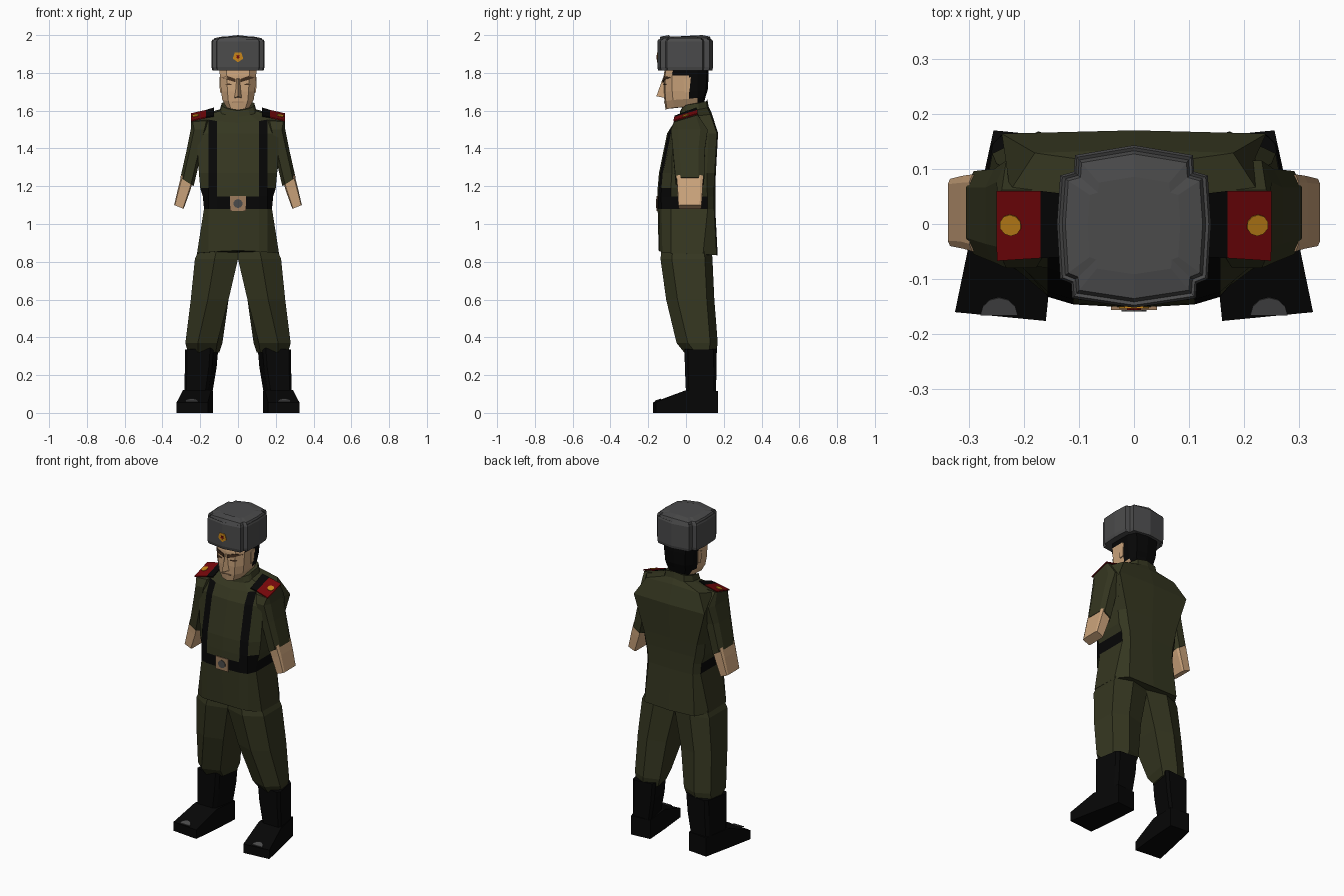
import bpy, bmesh, math
from mathutils import Vector

cube = bpy.data.objects.get("Cube")
if cube:
    bpy.data.objects.remove(cube, do_unlink=True)


def material(name, r, g, b):
    m = bpy.data.materials.new(name)
    m.use_nodes = True
    m.diffuse_color = (r, g, b, 1)
    bsdf = next(n for n in m.node_tree.nodes if n.type == 'BSDF_PRINCIPLED')
    bsdf.inputs["Base Color"].default_value = (r, g, b, 1)
    bsdf.inputs["Roughness"].default_value = 0.9
    return m


GREEN = material("olive cloth", .035, .037, .0145)
BLACK = material("black leather", .002, .002, .002)
SKIN = material("skin", .6, .37, .2)
GREY = material("grey fur", .07, .07, .071)
RED = material("red", .18, .002, .003)
GOLD = material("gold", .58, .24, .01)
TAN = material("buckle brass", .34, .2, .11)
BROWN = material("dark brown", .06, .03, .015)


def loft(name, rings, mats, rule=None):
    """Skin a list of equal rings; rule(row, column) picks the material."""
    bm = bmesh.new()
    rows = [[bm.verts.new(p) for p in ring] for ring in rings]
    n = len(rows[0])
    for r in range(len(rows) - 1):
        for j in range(n):
            k = (j + 1) % n
            f = bm.faces.new((rows[r][j], rows[r][k], rows[r + 1][k], rows[r + 1][j]))
            if rule:
                f.material_index = rule(r, min(j, n - 1 - j))
    bm.faces.new(rows[0])
    bm.faces.new(rows[-1])
    bmesh.ops.recalc_face_normals(bm, faces=bm.faces)
    mesh = bpy.data.meshes.new(name)
    bm.to_mesh(mesh)
    bm.free()
    for m in mats:
        mesh.materials.append(m)
    ob = bpy.data.objects.new(name, mesh)
    bpy.context.collection.objects.link(ob)


def mirrored(half):
    """Close a half ring whose first and last points lie on x = 0."""
    return half + [(-x, y, z) for x, y, z in reversed(half[1:-1])]


def plate(name, pts, offset, mat):
    off = Vector(offset)
    loft(name, [pts, [Vector(p) + off for p in pts]], [mat])


def disc(name, centre, normal, radius, mat, inner=1.0):
    """Thin ten-sided disc, or a star when inner is below one."""
    nrm = Vector(normal).normalized()
    u = nrm.cross(Vector((0, 1, 0) if abs(nrm.z) > .7 else (0, 0, 1))).normalized()
    v = u.cross(nrm)
    pts = []
    for i in range(10):
        a = math.pi * i / 5
        r = radius * (inner if i % 2 else 1)
        pts.append(Vector(centre) + u * r * math.sin(a) - v * r * math.cos(a))
    plate(name, pts, nrm * .003, mat)


def oval(x0, x1, y0, y1, z0, z1, cut=.2, tilt=0):
    """Eight-sided ring; z runs from z0 at x0 to z1 at x1 and tilts along y."""
    cx, cy = (x1 - x0) * cut, (y1 - y0) * cut
    pts = [(x0 + cx, y0), (x1 - cx, y0), (x1, y0 + cy), (x1, y1 - cy),
           (x1 - cx, y1), (x0 + cx, y1), (x0, y1 - cy), (x0, y0 + cy)]
    return [(x, y, z0 + (z1 - z0) * (x - x0) / (x1 - x0) + tilt * y) for x, y in pts]


def turned(ring):
    """Skew a left ring so that its front points outwards."""
    return [(x - .18 * (y - .08), y, z) for x, y, z in ring]


def side_loft(name, rings, mat):
    """Build a left part and its mirrored right part."""
    for s, label in ((1, "left_"), (-1, "right_")):
        loft(label + name, [[(s * x, y, z) for x, y, z in r] for r in rings], [mat])


# Tunic with belt and straps coloured by column
def tunic_ring(zf, zb, yf, ysf, ysb, yb, xs, xb, k=1):
    pts = [(0, yf), (.11 * k, yf + .006), (.157 * k, yf + .02), (xs, ysf),
           (xs, ysb), (xb, yb - .006), (0, yb)]
    return mirrored([(x, y, zf + (zb - zf) * i / 6) for i, (x, y) in enumerate(pts)])


def tunic_rule(row, col):
    if row == 1:
        return int(col < 4)
    if row == 2:
        return int(col in (1, 2))
    return int(row in (3, 4, 5) and col == 1)


loft("tunic", [
    tunic_ring(.86, .83, -.145, -.08, .09, .168, .217, .17),
    tunic_ring(1.08, 1.08, -.15, -.08, .115, .155, .18, .15),
    tunic_ring(1.145, 1.145, -.152, -.08, .115, .155, .186, .155),
    tunic_ring(1.19, 1.19, -.15, -.08, .11, .155, .2, .165),
    tunic_ring(1.27, 1.27, -.143, -.075, .11, .158, .207, .18),
    tunic_ring(1.48, 1.48, -.1, -.07, .12, .17, .22, .24),
    tunic_ring(1.535, 1.59, -.065, -.035, .06, .135, .225, .18),
    tunic_ring(1.575, 1.625, -.03, 0, .06, .118, .09, .06, .5),
], [GREEN, BLACK], tunic_rule)
loft("collar", [tunic_ring(1.55, 1.61, -.04, 0, .07, .122, .1, .068, .58),
                tunic_ring(1.6, 1.66, -.03, 0, .065, .113, .086, .062, .5)], [GREEN])

# Buckle
plate("buckle", [(-.042, -.15, 1.07), (.042, -.15, 1.07),
                 (.042, -.15, 1.147), (-.042, -.15, 1.147)], (0, -.006, 0), TAN)
disc("buckle_boss", (0, -.156, 1.108), (0, -1, 0), .024, GREY)

# Arms
side_loft("sleeve", [
    oval(.16, .247, -.062, .062, 1.566, 1.559, .08, .3),
    oval(.16, .25, -.08, .115, 1.5, 1.5),
    oval(.19, .27, -.07, .1, 1.39, 1.4),
    oval(.235, .305, -.055, .096, 1.2, 1.245)], GREEN)
side_loft("forearm", [
    oval(.24, .299, -.05, .09, 1.22, 1.26, .1),
    oval(.255, .315, -.045, .088, 1.17, 1.2, .1),
    oval(.288, .338, -.04, .082, 1.08, 1.1, .08)], SKIN)


# Trousers
def leg_ring(z, x0, x1, yf, yb):
    xm = (x0 + x1) / 2 + .01
    return [(x0, yf + .035, z), (xm, yf, z), (x1, yf + .06, z),
            (x1, yb - .04, z), (xm, yb, z), (x0, yb - .03, z)]


side_loft("trouser_leg", [
    leg_ring(.95, 0, .17, -.12, .13), leg_ring(.815, 0, .228, -.135, .14),
    leg_ring(.6, .05, .25, -.105, .15), turned(leg_ring(.37, .093, .266, -.05, .168)),
    turned(leg_ring(.32, .108, .26, -.01, .16))], GREEN)

# Boots
side_loft("boot_shaft", [turned(r) for r in (
    oval(.116, .268, -.008, .163, .345, .335, .1),
    oval(.125, .269, -.006, .162, .24, .24, .1),
    oval(.148, .272, 0, .158, .1, .1, .1))], BLACK)


def foot_ring(x0, x1, y0, y1, h):
    return [(x0, y0, 0), (x1, y1, 0), (x1, y1, h), (x0, y0, h)]


side_loft("boot_foot", [
    foot_ring(.132, .255, .158, .17, .115), foot_ring(.142, .292, 0, 0, .12),
    foot_ring(.16, .325, -.176, -.16, .055)], BLACK)
for s, label in ((1, "left_"), (-1, "right_")):
    arc = [math.pi * i / 6 for i in range(7)]
    ys = [-.165 + .032 * math.sin(a) for a in arc]
    plate(label + "toe_shine", [(s * (.245 + .034 * math.cos(a)), y, .057 + .38 * (y + .17))
                                for a, y in zip(arc, ys)], (0, -.001, .005), GREY)

    # Shoulder boards
    plate(label + "shoulder_board", [
        (s * .17, -.062, 1.567), (s * .249, -.067, 1.548),
        (s * .25, .06, 1.586), (s * .17, .06, 1.604)], (0, 0, -.006), RED)
    plate(label + "shoulder_strap", [
        (s * .128, -.06, 1.574), (s * .17, -.062, 1.567),
        (s * .17, .06, 1.604), (s * .128, .055, 1.617)], (0, 0, -.006), BLACK)
    disc(label + "shoulder_stud", (s * .224, -.002, 1.574), (s * .22, -.3, 1), .02, GOLD)

    # Ears, brows and eyes
    plate(label + "ear", [(s * .088, -.008, 1.695), (s * .09, -.014, 1.765),
                          (s * .09, .026, 1.778), (s * .088, .018, 1.70)], (s * .008, 0, 0), SKIN)
    plate(label + "brow", [(s * .012, -.119, 1.75), (s * .056, -.112, 1.764), (s * .09, -.078, 1.775),
                           (s * .056, -.112, 1.783), (s * .012, -.119, 1.768)], (0, -.005, 0), BROWN)
    plate(label + "eye", [(s * .028, -.115, 1.738), (s * .056, -.112, 1.735),
                          (s * .066, -.104, 1.74), (s * .05, -.112, 1.745)], (0, -.005, 0), BROWN)


# Head with hair coloured by column
def head_ring(zf, zb, yf, x, yb):
    pts = [(0, yf), (x * .62, yf + .007), (x, yf + .045), (x, .015),
           (x, .06), (x * .75, yb - .01), (0, yb)]
    return mirrored([(px, y, zf + (zb - zf) * i / 6) for i, (px, y) in enumerate(pts)])


loft("head", [
    head_ring(1.603, 1.64, -.108, .06, .095), head_ring(1.645, 1.68, -.114, .083, .105),
    head_ring(1.70, 1.71, -.118, .09, .115), head_ring(1.785, 1.785, -.118, .096, .12),
    head_ring(1.84, 1.84, -.11, .1, .12)],
    [SKIN, BLACK], lambda row, col: int(col > 3 or col == 3 and row > 0 or row == 3 and col > 1))
loft("neck", [oval(-.06, .06, -.02, .09, z, z, .25) for z in (1.55, 1.68)], [SKIN])
loft("nose", [[(-.02, -.112, 1.668), (0, -.157, 1.676), (.02, -.112, 1.668)],
              [(-.01, -.114, 1.77), (0, -.124, 1.768), (.01, -.114, 1.77)]], [SKIN])
plate("mouth", [(-.03, -.112, 1.643), (.03, -.112, 1.643),
                (.03, -.112, 1.648), (-.03, -.112, 1.648)], (0, -.005, 0), TAN)


# Fur hat: folded flaps around a low crown
def hat_ring(z, scale, ridge=0):
    pts = [(0, -.152), (.112, -.135), (.114, -.108), (.134, -.1), (.14, 0),
           (.134, .088), (.109, .095), (.107, .125), (0, .143)]
    return mirrored([(x * scale, y * scale, z + (ridge if x == 0 else 0)) for x, y in pts])


loft("fur_hat", [hat_ring(1.812, .97), hat_ring(1.83, 1), hat_ring(1.965, 1),
                 hat_ring(1.976, .97), hat_ring(1.973, .93), hat_ring(1.984, .89, .008),
                 hat_ring(1.992, .6, .008)], [GREY])
disc("hat_badge", (0, -.15, 1.885), (0, -1, 0), .029, GOLD, .82)
disc("hat_badge_centre", (0, -.153, 1.885), (0, -1, 0), .013, RED, .5)
